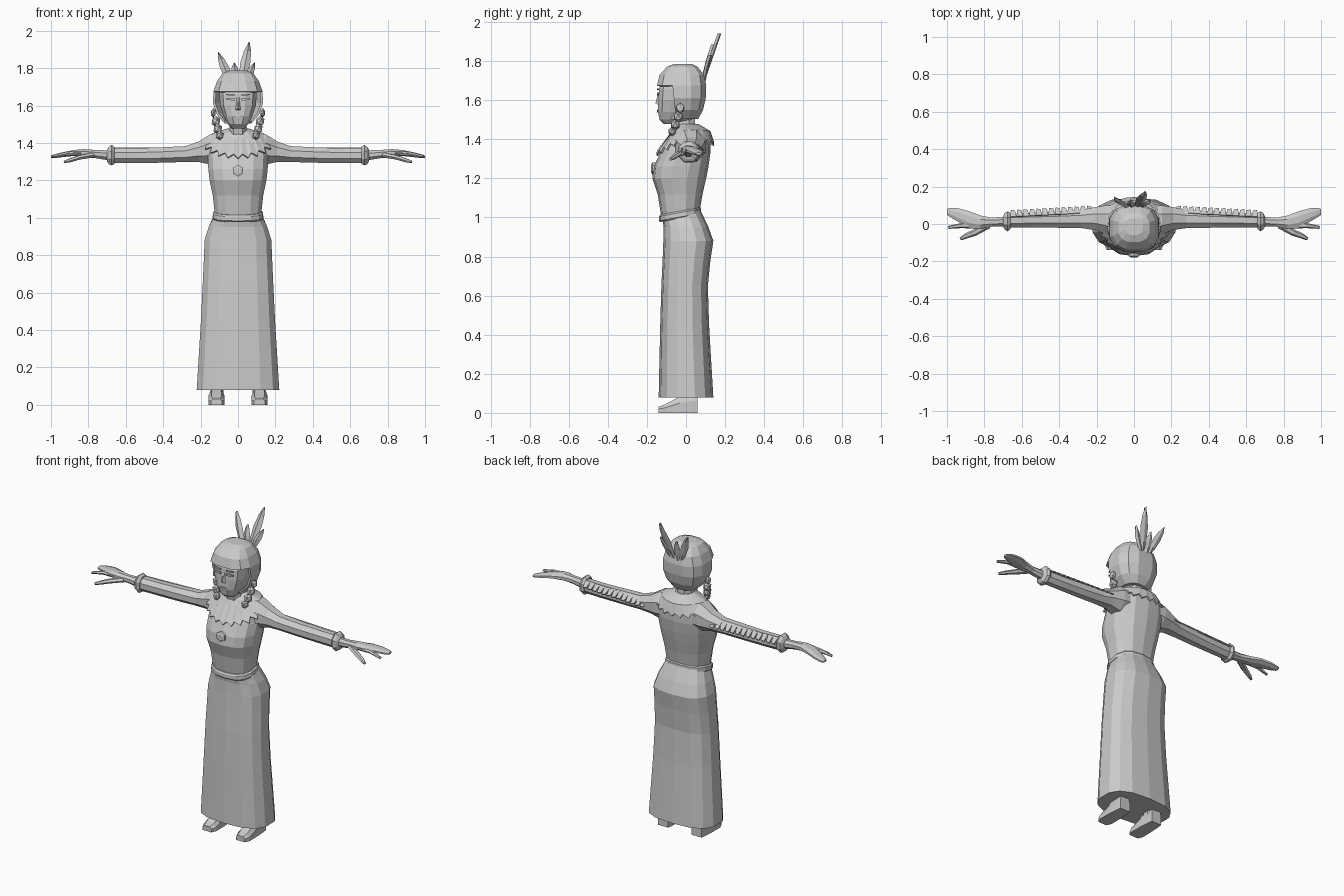
import bpy, bmesh, math
from mathutils import Vector

if "Cube" in bpy.data.objects:
    bpy.data.objects.remove(bpy.data.objects["Cube"])

mat = bpy.data.materials.new("plain grey")
mat.diffuse_color = (0.6, 0.6, 0.6, 1)
mat.use_nodes = True
mat.node_tree.nodes["Principled BSDF"].inputs["Base Color"].default_value = mat.diffuse_color


def make(name, verts, faces, thick=0.0, drop=None):
    """Flat-shaded mesh object; drop(center) removes faces, thick adds a shell."""
    bm = bmesh.new()
    vs = [bm.verts.new(v) for v in verts]
    for f in faces:
        bm.faces.new([vs[i] for i in f])
    bmesh.ops.recalc_face_normals(bm, faces=bm.faces[:])
    if drop:
        gone = [f for f in bm.faces if drop(f.calc_center_median())]
        bmesh.ops.delete(bm, geom=gone, context='FACES')
    me = bpy.data.meshes.new(name)
    bm.to_mesh(me)
    bm.free()
    me.materials.append(mat)
    ob = bpy.data.objects.new(name, me)
    bpy.context.collection.objects.link(ob)
    if thick:
        mod = ob.modifiers.new("shell", 'SOLIDIFY')
        mod.thickness = thick
    return ob


def loft(name, rings, caps=True, **kw):
    n = len(rings[0])
    verts = [p for r in rings for p in r]
    faces = [(k*n + i, k*n + (i+1) % n, (k+1)*n + (i+1) % n, (k+1)*n + i)
             for k in range(len(rings)-1) for i in range(n)]
    if caps:
        faces += [tuple(range(n)), tuple(range(len(verts)-n, len(verts)))]
    return make(name, verts, faces, **kw)


def oval(z, hw, yf, yb, n=14, power=0.8, tilt=0.0):
    """Horizontal rounded-box ring from half width, front y and back y."""
    pts = []
    for i in range(n):
        a = 2*math.pi*(i + 0.5)/n
        c, s = math.cos(a), math.sin(a)
        x = hw*math.copysign(abs(c)**power, c)
        y = (yf+yb)/2 + (yb-yf)/2*math.copysign(abs(s)**power, s)
        pts.append((x, y, z + tilt*y))
    return pts


def arm_ring(s, x, yf, yb, zb, zt, n=8):
    return [(s*x, (yf+yb)/2 + (yb-yf)/2*math.cos(2*math.pi*(i+.5)/n)*1.08,
             (zb+zt)/2 + (zt-zb)/2*math.sin(2*math.pi*(i+.5)/n)*1.08) for i in range(n)]


def tube(name, pts, n=6):
    """Tapered tube along (x, y, z, radius across, radius up)."""
    rings = []
    for k, p in enumerate(pts):
        a, b = pts[max(k-1, 0)], pts[min(k+1, len(pts)-1)]
        d = Vector(b[:3]) - Vector(a[:3])
        side = d.cross(Vector((0, 0, 1))).normalized()
        up = side.cross(d).normalized()
        rings.append([Vector(p[:3]) + side*p[3]*math.cos(2*math.pi*i/n)
                      + up*p[4]*math.sin(2*math.pi*i/n) for i in range(n)])
    return loft(name, rings)


def ball(name, c, r, sub=1):
    bm = bmesh.new()
    bmesh.ops.create_icosphere(bm, subdivisions=sub, radius=1)
    verts = [tuple(c[j] + v.co[j]*r[j] for j in range(3)) for v in bm.verts]
    faces = [tuple(v.index for v in f.verts) for f in bm.faces]
    bm.free()
    return make(name, verts, faces)


# Skirt, belt and bodice
skirt = [(0.08, .225, -.14, .14), (0.45, .202, -.132, .118), (0.65, .192, -.126, .112),
         (0.78, .186, -.12, .125), (0.88, .182, -.116, .14), (0.95, .16, -.114, .115),
         (1.02, .128, -.122, .075)]
loft("skirt", [oval(*r, power=.75, tilt=.2 if r[0] > 1 else 0) for r in skirt])
loft("belt", [oval(z, w, -.138 + d, .078 - d, power=.8, tilt=.18) for z, w, d in
              ((1.0, .132, .006), (1.008, .138, 0), (1.03, .136, 0), (1.038, .128, .006))])
bodice = [(1.02, .125, -.125, .07), (1.12, .138, -.145, .085), (1.2, .155, -.172, .103),
          (1.26, .162, -.165, .115), (1.33, .165, -.133, .125), (1.4, .158, -.10, .125),
          (1.45, .115, -.07, .095), (1.475, .055, -.05, .055)]
loft("bodice", [oval(*r, tilt=.2 if r[0] < 1.1 else 0) for r in bodice])

# Fringed collar draped over the shoulders
N = 44
collar = [[], [], []]
for i in range(N):
    a = 2*math.pi*i/N
    c, s = math.cos(a), math.sin(a)
    f, b = max(-s, 0), max(s, 0)
    collar[0].append((.055*c, .005 + .06*s, 1.478))
    collar[1].append((.135*c, .01 + (.115 if s > 0 else .098)*s, 1.452 - .03*f - .01*b))
    t = 1.0 if i % 2 else .86
    collar[2].append((.195*c*t, (.145 if s > 0 else .152)*s*(.93 + .07*t),
                      1.425 - .085*f - .035*b - (.022 if i % 2 else 0)))
loft("fringed_collar", collar, caps=False, thick=.008)

# Round pendant
loft("pendant", [[(r*math.cos(math.pi*(i+.5)/3), y, 1.25 + r*math.sin(math.pi*(i+.5)/3))
                  for i in range(6)] for r, y in ((.032, -.15), (.032, -.172), (.02, -.178))])

# Neck and face
loft("neck", [oval(1.43, .055, -.075, .055, 8), oval(1.5, .048, -.085, .05, 8),
              oval(1.56, .05, -.09, .05, 8)])
face = [(1.478, .035, -.115, .0), (1.5, .055, -.138, .04), (1.54, .078, -.146, .07),
        (1.6, .098, -.144, .08), (1.66, .102, -.14, .08), (1.74, .085, -.115, .07)]
loft("face", [oval(*r, n=12, power=.7) for r in face])
make("nose", [(-.007, -.138, 1.645), (.007, -.138, 1.645), (.016, -.14, 1.575),
              (-.016, -.14, 1.575), (0, -.157, 1.585)],
     [(0, 1, 4), (1, 2, 4), (2, 3, 4), (3, 0, 4), (0, 3, 2, 1)])
for s in (-1, 1):
    for part, z, h in (("eye", 1.632, .007), ("eyebrow", 1.656, .005)):
        make(part, [(s*x, y, z + dz) for x, dz in ((.02, -h), (.065, 0), (.065, h), (.02, h))
                    for y in (-.148, -.139)],
             [(0, 2, 4, 6), (1, 3, 5, 7), (0, 1, 3, 2), (2, 3, 5, 4), (4, 5, 7, 6), (6, 7, 1, 0)])
make("mouth", [(-.025, -.148, 1.545), (0, -.15, 1.538), (.025, -.148, 1.545), (0, -.149, 1.552)],
     [(0, 1, 2, 3)], thick=.005)

# Hair cap open around the face
hair = [(1.505, .075, -.10, .065), (1.55, .115, -.125, .09), (1.61, .137, -.14, .104),
        (1.675, .135, -.152, .107), (1.73, .115, -.138, .096), (1.772, .085, -.098, .06),
        (1.786, .05, -.06, .03)]
loft("hair", [oval(*r, n=12, power=.75) for r in hair], thick=.014,
     drop=lambda c: c.z < 1.5 or (c.z < 1.67 and c.y < -.045))

# Earrings and braids
for s in (-1, 1):
    ball("earring", (s*.132, -.03, 1.56), (.015, .024, .026))
    for k, (x, y, z, r) in enumerate(((.118, -.04, 1.515, .026), (.108, -.055, 1.475, .026),
                                      (.097, -.07, 1.44, .022))):
        ball("braid", (s*x, y, z), (r, r, r*1.15))


# Upright feathers at the back of the head
def feather(base, tip, w, bow):
    b, t = Vector(base), Vector(tip)
    rings = []
    for f, k in ((0, .3), (.25, .8), (.55, 1), (.8, .7), (1, .08)):
        p = b.lerp(t, f) + Vector((0, -bow*math.sin(math.pi*f), 0))
        h = w*k
        rings.append([p + Vector(o) for o in ((-h, .006, 0), (0, -.007, 0), (h, .006, 0), (0, .012, 0))])
    loft("feather", rings)


feather((.015, .085, 1.70), (.06, .168, 1.94), .027, -.0)
feather((-.03, .085, 1.70), (-.105, .135, 1.885), .025, .004)
feather((.03, .09, 1.70), (.088, .12, 1.83), .022, .004)
feather((-.01, .09, 1.70), (-.02, .12, 1.83), .022, .004)

for s in (-1, 1):
    # Sleeve, cuff and fringe
    sleeve = [(.08, -.06, .10, 1.29, 1.455), (.15, -.055, .10, 1.285, 1.445),
              (.21, -.032, .09, 1.298, 1.408), (.28, -.022, .075, 1.298, 1.383),
              (.42, -.02, .066, 1.294, 1.376), (.55, -.018, .06, 1.292, 1.372),
              (.68, -.02, .055, 1.292, 1.372)]
    loft("sleeve", [arm_ring(s, *r) for r in sleeve])
    loft("cuff", [arm_ring(s, *r) for r in ((.66, -.024, .058, 1.288, 1.378),
         (.675, -.04, .068, 1.28, 1.39), (.69, -.03, .06, 1.285, 1.38), (.70, -.015, .04, 1.3, 1.365))])
    verts, faces = [], []
    for k in range(13):
        x, y = .22 + k*.034, .078 - .022*k/12
        verts += [(s*x, y - .02, 1.37), (s*(x + .034), y - .02, 1.37),
                  (s*(x + .03), y + .016, 1.34), (s*(x + .008), y + .012, 1.343)]
        faces.append(tuple(range(4*k, 4*k + 4)))
    make("sleeve_fringe", verts, faces, thick=.006)

    # Hand with flat joined fingers, index finger and thumb
    loft("hand", [arm_ring(s, *r) for r in ((.68, -.012, .04, 1.305, 1.36),
         (.76, -.014, .034, 1.318, 1.362), (.82, -.026, .045, 1.325, 1.367),
         (.88, -.02, .068, 1.33, 1.362), (.94, .012, .084, 1.324, 1.35),
         (.985, .038, .086, 1.318, 1.338), (1.0, .05, .08, 1.32, 1.332))])
    tube("index_finger", [(s*.84, -.01, 1.345, .016, .013), (s*.92, -.008, 1.342, .014, .011),
                          (s*.992, -.018, 1.326, .008, .007)])
    tube("thumb", [(s*.78, -.005, 1.335, .02, .015), (s*.85, -.045, 1.322, .018, .013),
                   (s*.90, -.065, 1.306, .014, .011), (s*.928, -.08, 1.298, .008, .007)])

    # Leg and shoe
    loft("leg", [[(s*.11 + x, y, z) for x, y, z in oval(z0, .035, -.03, .05, 8)]
                 for z0 in (.05, .3)])
    loft("shoe", [[(s*.115 - w, y, 0), (s*.115 + w, y, 0), (s*.115 + w, y, h*.6),
                   (s*.115 + w*.6, y, h), (s*.115 - w*.6, y, h), (s*.115 - w, y, h*.6)]
                  for y, w, h in ((-.14, .03, .032), (-.11, .043, .042), (-.03, .042, .085),
                                  (.03, .038, .1), (.06, .034, .1))])
